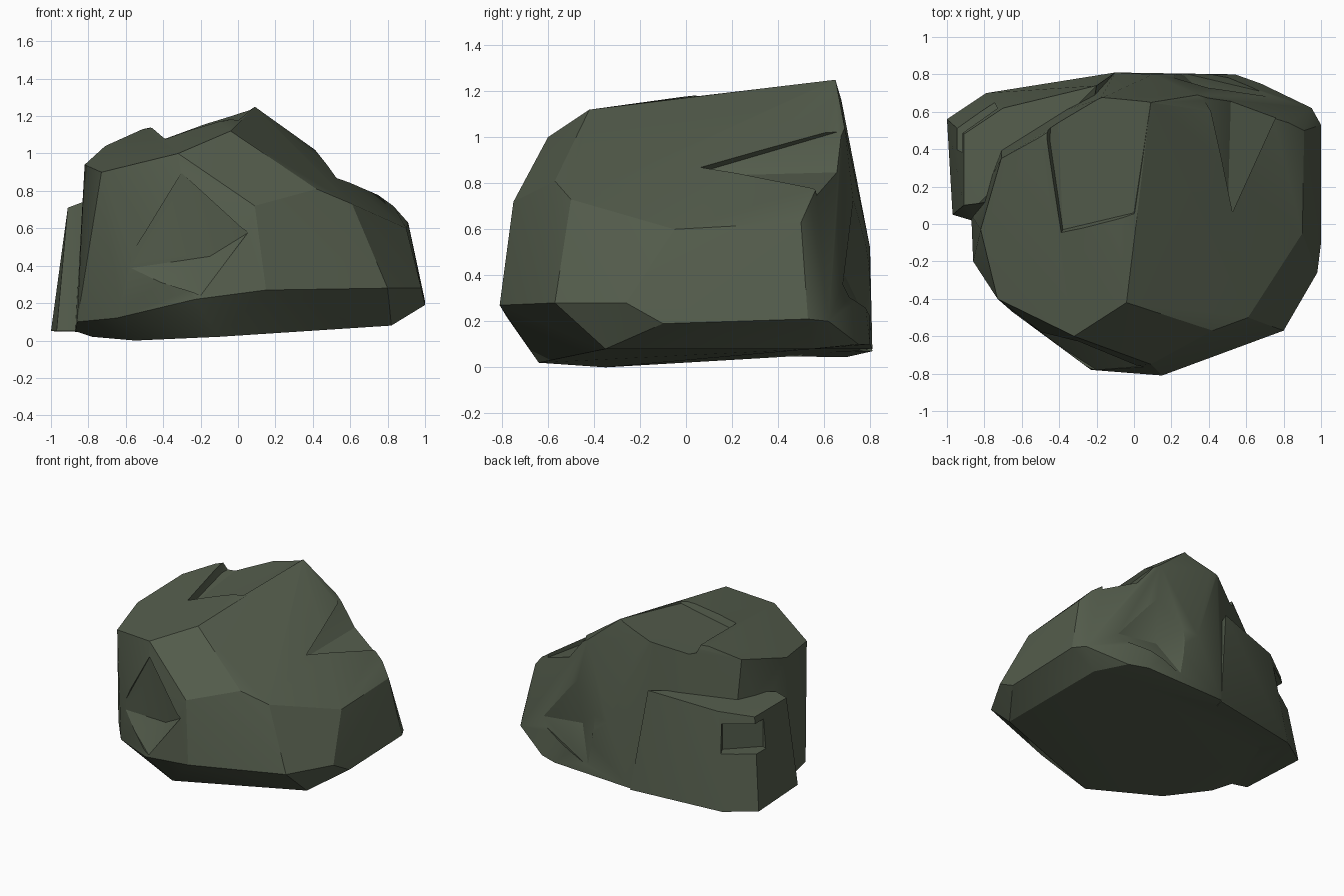
import bpy, bmesh

if "Cube" in bpy.data.objects:
    bpy.data.objects.remove(bpy.data.objects["Cube"])

stone = bpy.data.materials.new("mossy_stone")
stone.diffuse_color = (0.088, 0.108, 0.072, 1)
stone.use_nodes = True
stone.node_tree.nodes["Principled BSDF"].inputs["Base Color"].default_value = stone.diffuse_color


def hull(name, pts):
    """Convex chunk spanned by a few corner points."""
    bm = bmesh.new()
    for p in pts:
        bm.verts.new(p)
    res = bmesh.ops.convex_hull(bm, input=bm.verts)
    junk = {g for g in res["geom_interior"] + res["geom_unused"]
            if isinstance(g, bmesh.types.BMVert)}
    bmesh.ops.delete(bm, geom=list(junk), context='VERTS')
    bmesh.ops.recalc_face_normals(bm, faces=bm.faces)
    me = bpy.data.meshes.new(name)
    bm.to_mesh(me)
    bm.free()
    ob = bpy.data.objects.new(name, me)
    bpy.context.collection.objects.link(ob)
    me.materials.append(stone)
    return ob


def combine(body, other, op):
    """Boolean another chunk into the body, then drop the helper."""
    other.hide_render = True
    m = body.modifiers.new("bool", 'BOOLEAN')
    m.operation, m.object, m.solver = op, other, 'EXACT'
    bpy.context.view_layer.objects.active = body
    bpy.ops.object.modifier_apply(modifier=m.name)
    bpy.data.objects.remove(other)


# main boulder: plateau, slope, right wall, back, skirt, base
rock = hull("boulder", [
    (-.04, -.42, 1.12), (-.32, -.6, 1.0), (-.73, -.4, .9), (-.82, -.03, .94),
    (-.71, .35, 1.04), (-.51, .46, 1.13), (-.18, .67, 1.19), (.09, .65, 1.25),
    (-.06, -.02, 1.175),
    (.34, .69, 1.04), (.42, -.57, .81), (.61, -.5, .73), (.83, .54, .72),
    (.91, .5, .63), (.09, -.75, .72), (.9, -.05, .6),
    (.15, -.81, .27), (.8, -.57, .28), (.98, -.26, .28), (1, -.1, .19),
    (1, .53, .21), (.95, .62, .2),
    (.1, .8, .52), (-.1, .81, .08), (.54, .8, .1), (.68, .75, .1),
    (-.23, -.78, .22), (-.65, -.47, .12), (-.86, -.2, .1), (-.87, .05, .05),
    (-.1, -.64, .02), (-.55, -.35, 0), (-.78, -.1, .02), (.82, -.35, .08),
    (.82, .55, .08), (-.7, .5, .05)])

# lower block at the back left
combine(rock, hull("ledge", [
    (-.97, .05, .05), (-.87, .02, .05), (-1, .56, .05), (-.79, .7, .045),
    (-.1, .81, .07), (-.91, .1, .71), (-.83, .11, .74), (-.91, .48, .71),
    (-.7, .62, .75), (-.2, .74, .82), (-.3, .2, .6), (-.3, .2, .1)]), 'UNION')

# chipped-off areas
chips = {
    "plateau_recess": [(-.45, .45, 1.08), (-.38, -.03, 1.03), (0, .06, 1.165),
                       (.09, .65, 1.249), (.09, .9, 1.26), (-.42, .9, 1.1),
                       (-.53, .45, 1.4), (-.45, -.15, 1.4), (.05, 0, 1.4),
                       (.12, .9, 1.4), (-.53, .9, 1.4)],
    "slope_dent": [(.36, .75, 1.05), (.84, .75, .72), (.52, .75, .85),
                   (.52, .62, .86), (.5, 0, .83), (.75, .6, 1.2)],
    "front_scoop": [(-.45, -.56, .46), (-.15, -.65, .45), (-.2, -.78, .24),
                    (.06, -.76, .58), (-.3, -.62, .9), (-.62, -.51, .38),
                    (-.5, -1.1, .5)],
    "back_scoop": [(.2, .79, .55), (.25, .81, .15), (.38, .69, .4),
                   (.8, .68, .35), (.4, .73, .75), (.5, 1.1, .4)],
    "ledge_notch": [(x, y, z) for z in (.45, .66) for x, y in
                    ((-.71, .58), (-.91, .38), (-1.15, .5), (-.85, .85))],
}
for name, pts in chips.items():
    combine(rock, hull(name, pts), 'DIFFERENCE')

# smooth soft breaks, keep hard edges
bpy.ops.object.select_all(action='DESELECT')
rock.select_set(True)
bpy.context.view_layer.objects.active = rock
bpy.ops.object.shade_smooth_by_angle(angle=0.42)
